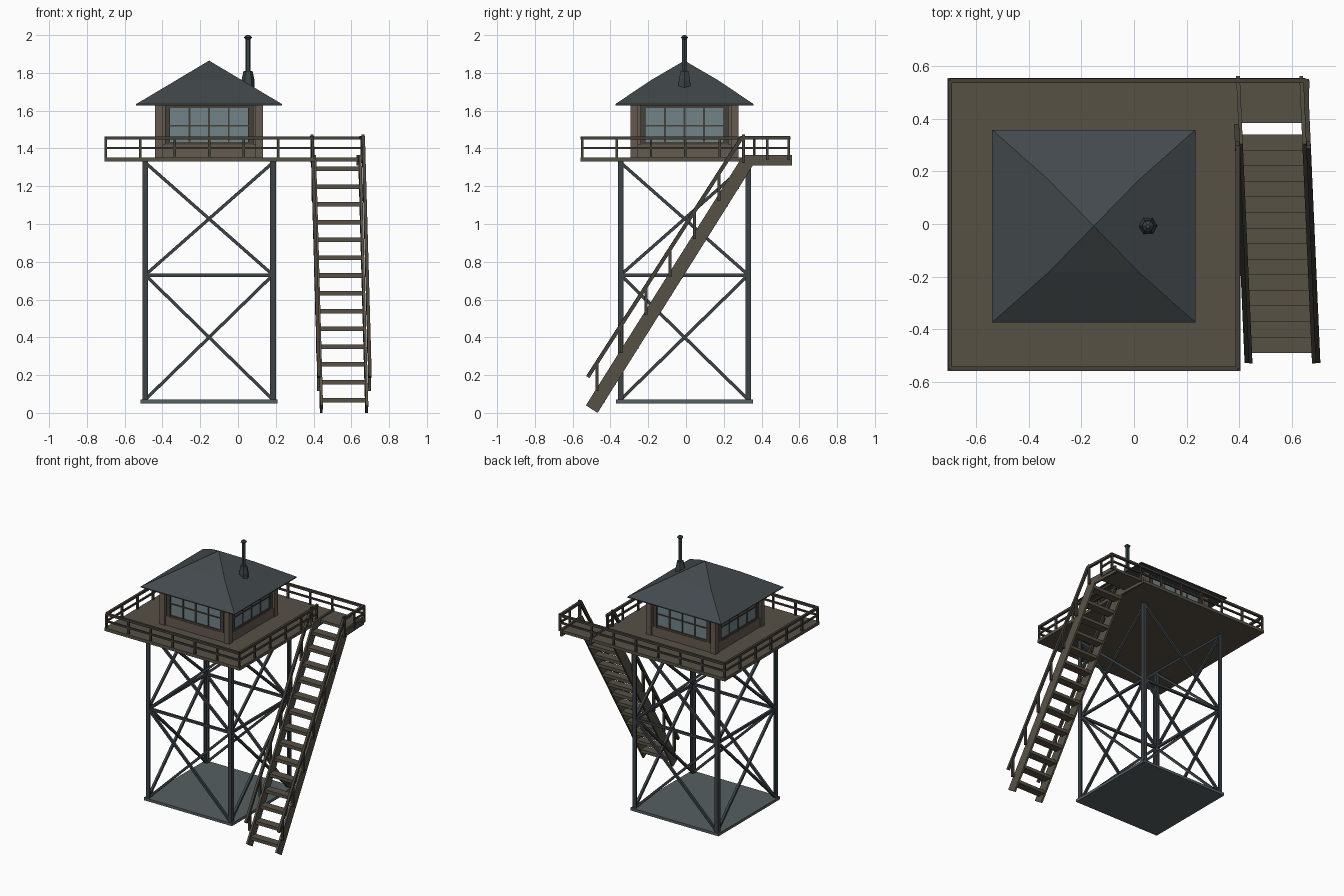
import bpy, bmesh, math
from mathutils import Vector, Matrix

if "Cube" in bpy.data.objects:
    bpy.data.objects.remove(bpy.data.objects["Cube"])

CX, CY = -0.153, -0.008          # tower axis


def mat(name, r, g, b):
    m = bpy.data.materials.new(name)
    m.diffuse_color = (r, g, b, 1)
    m.use_nodes = True
    m.node_tree.nodes["Principled BSDF"].inputs["Base Color"].default_value = m.diffuse_color
    return m


WOOD = mat("deck_wood", .095, .083, .06)
DARK = mat("rail_wood", .06, .052, .04)
STEEL = mat("steel", .045, .055, .06)
SLAB = mat("slab_grey", .09, .115, .12)
WALL = mat("wall_brown", .13, .105, .08)
GLASS = mat("glass", .17, .23, .25)
ROOF = mat("roof_slate", .055, .067, .072)


def finish(name, bm, material):
    bmesh.ops.recalc_face_normals(bm, faces=bm.faces)
    me = bpy.data.meshes.new(name)
    bm.to_mesh(me)
    bm.free()
    me.materials.append(material)
    ob = bpy.data.objects.new(name, me)
    bpy.context.collection.objects.link(ob)
    return ob


def box(bm, x0, x1, y0, y1, z0, z1, rot=Matrix()):
    m = (rot @ Matrix.Translation(((x0 + x1) / 2, (y0 + y1) / 2, (z0 + z1) / 2))
         @ Matrix.Diagonal((x1 - x0, y1 - y0, z1 - z0, 1)))
    bmesh.ops.create_cube(bm, size=1, matrix=m)


def beam(bm, a, b, w, h=None):
    a, b = Vector(a), Vector(b)
    d = b - a
    q = d.to_track_quat('Z', 'Y').to_matrix().to_4x4()
    m = Matrix.Translation((a + b) / 2) @ q @ Matrix.Diagonal((w, h or w, d.length, 1))
    bmesh.ops.create_cube(bm, size=1, matrix=m)


def side(i):
    return Matrix.Translation((CX, CY, 0)) @ Matrix.Rotation(i * math.pi / 2, 4, 'Z')


# Base slab
bm = bmesh.new()
box(bm, CX - .363, CX + .363, CY - .363, CY + .363, .05, .07)
finish("base_slab", bm, SLAB)

# Angle-iron legs, girts and cross braces on four sides
legs, girts, braces = bmesh.new(), bmesh.new(), bmesh.new()
L = .338
for i in range(4):
    r = side(i)
    box(legs, -.353, -.323, -.353, -.343, .06, 1.34, r)
    box(legs, -.353, -.343, -.343, -.323, .06, 1.34, r)
    box(girts, -.345, .345, -L - .008, -L + .008, .72, .738, r)
    for z0, z1 in ((.07, .73), (.73, 1.325)):
        for s, off in ((1, .004), (-1, -.004)):
            beam(braces, r @ Vector((-L * s, -L + off, z0)),
                 r @ Vector((L * s, -L + off, z1)), .017)
finish("tower_legs", legs, STEEL)
finish("tower_girts", girts, STEEL)
finish("tower_braces", braces, STEEL)

# Deck and stair landing
bm = bmesh.new()
box(bm, -.708, .404, -.558, .554, 1.33, 1.353)
finish("deck", bm, WOOD)
bm = bmesh.new()
box(bm, .404, .65, .383, .554, 1.332, 1.352)
finish("landing", bm, WOOD)

# Deck railing
bm = bmesh.new()


def railing(a, b, n):
    a, b = Vector(a), Vector(b)
    for z, w in ((1.455, .017), (1.402, .012)):
        beam(bm, (*a, z), (*b, z), w)
    for i in range(n + 1):
        p = a.lerp(b, i / n)
        beam(bm, (*p, 1.34), (*p, 1.455), .013)


X0, X1, Y0, Y1 = -.699, .395, -.549, .545
railing((X0, Y0), (X1, Y0), 6)
railing((X0, Y0), (X0, Y1), 6)
railing((X1, Y0), (X1, .36), 5)
railing((X0, Y1), (X1, Y1), 6)
railing((X1, Y1), (.655, Y1), 1)
railing((.658, Y1), (.655, .43), 1)
finish("deck_railing", bm, DARK)


# Stairs: everything drifts outward in x toward the foot
def sx(x, y):
    return x + .044 * (.36 - y)


PROFILE = [(-.53, .04), (-.468, 0), (.354, 1.31), (.562, 1.31), (.562, 1.365), (.303, 1.365)]
bm = bmesh.new()
for x in (.404, .644):
    rows = [[bm.verts.new((sx(x + o, y), y, z)) for y, z in PROFILE] for o in (-.007, .007)]
    bm.faces.new(rows[0])
    bm.faces.new(rows[1])
    n = len(PROFILE)
    for i in range(n):
        j = (i + 1) % n
        bm.faces.new((rows[0][i], rows[0][j], rows[1][j], rows[1][i]))
finish("stair_stringers", bm, WOOD)

bm = bmesh.new()
for i in range(14):
    z = .068 + i * .0942
    y = -.46 + i * .0592
    box(bm, sx(.404, y), sx(.644, y), y - .03, y + .03, z - .012, z + .012)
finish("stair_treads", bm, WOOD)

# Stair handrails with posts
bm = bmesh.new()
for x, end in ((.39, .38), (.66, .55)):
    beam(bm, (sx(x, -.52), -.52, .19), (sx(x, .295), .295, 1.457), .018, .02)
    beam(bm, (sx(x, .29), .29, 1.457), (sx(x, end), end, 1.457), .018)
    for i in range(7):
        y = -.472 + i * .1295
        z = .265 + (y + .472) * 1.555
        beam(bm, (sx(x, y), y, z - .15), (sx(x, y), y, z), .016)
finish("stair_handrails", bm, DARK)

# Cabin body, corner posts and windows
bm = bmesh.new()
box(bm, CX - .265, CX + .265, CY - .265, CY + .265, 1.345, 1.635)
finish("cabin_walls", bm, WALL)
posts, panes, frames, sills = (bmesh.new() for _ in range(4))
for i in range(4):
    r = side(i)
    box(posts, -.286, -.245, -.286, -.245, 1.345, 1.635, r)
    box(sills, -.245, .245, -.278, -.26, 1.345, 1.42, r)
    box(panes, -.21, .21, -.27, -.262, 1.43, 1.615, r)
    for s in (-1, 1):
        box(frames, s * .22 - .014, s * .22 + .014, -.278, -.26, 1.42, 1.63, r)
    for x in (-.104, 0, .104):
        box(frames, x - .005, x + .005, -.275, -.26, 1.42, 1.62, r)
    for z, h in ((1.427, .008), (1.52, .004), (1.622, .009)):
        box(frames, -.21, .21, -.276, -.26, z - h, z + h, r)
finish("cabin_corner_posts", posts, WALL)
finish("cabin_sill_panels", sills, WALL)
finish("window_glass", panes, GLASS)
finish("window_frames", frames, DARK)

# Hipped roof with a slight break in slope
bm = bmesh.new()
rings = [[bm.verts.new((CX + sxn * hx, CY + syn * hy, z))
          for sxn, syn in ((-1, -1), (1, -1), (1, 1), (-1, 1))]
         for hx, hy, z in ((.386, .366, 1.628), (.386, .366, 1.635), (.171, .175, 1.763))]
bm.faces.new(rings[0])
peak = bm.verts.new((CX, CY, 1.865))
for i in range(4):
    j = (i + 1) % 4
    for a, b in zip(rings, rings[1:]):
        bm.faces.new((a[i], a[j], b[j], b[i]))
    bm.faces.new((rings[2][i], rings[2][j], peak))
finish("roof", bm, ROOF)

# Six-sided stove pipe with flared collar and cap
bm = bmesh.new()
for z0, z1, r0, r1 in ((1.70, 1.76, .036, .035), (1.76, 1.81, .035, .024),
                       (1.80, 1.99, .014, .014), (1.978, 1.988, .014, .023),
                       (1.988, 2.0, .023, .008)):
    bmesh.ops.create_cone(bm, cap_ends=True, segments=6, radius1=r0, radius2=r1, depth=z1 - z0,
                          matrix=Matrix.Translation((.053, CY, (z0 + z1) / 2))
                          @ Matrix.Rotation(math.pi / 2, 4, 'Z'))
finish("stove_pipe", bm, STEEL)
